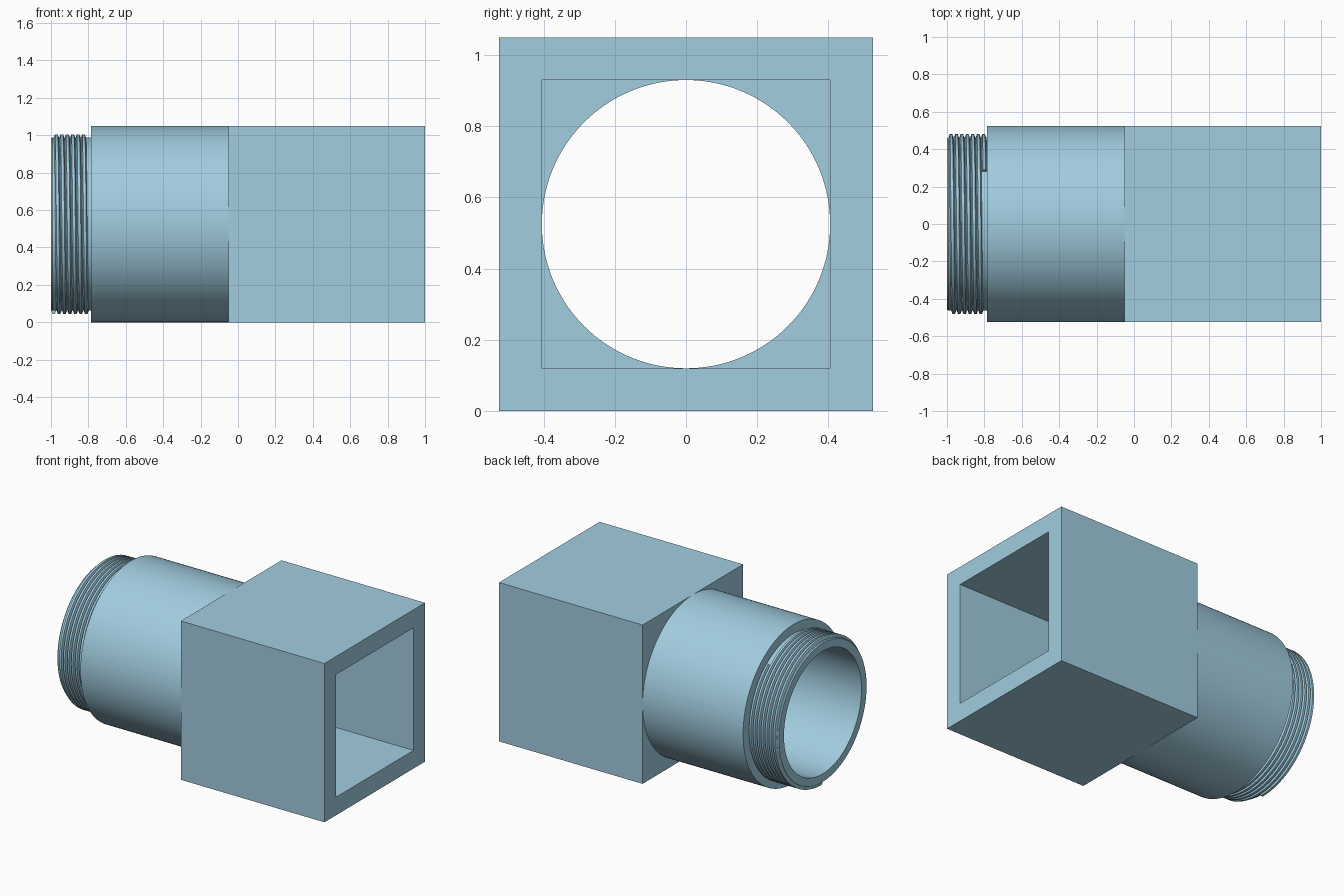
import bpy, bmesh, math

if "Cube" in bpy.data.objects:
    bpy.data.objects.remove(bpy.data.objects["Cube"])

N = 128          # points per ring (multiple of 8 so square corners are exact)
CZ = 0.525       # height of the tube axis

mat = bpy.data.materials.new("light blue")
mat.diffuse_color = (0.36, 0.61, 0.74, 1)
mat.use_nodes = True
mat.node_tree.nodes["Principled BSDF"].inputs["Base Color"].default_value = mat.diffuse_color


def finish(bm, name, angle=30):
    bmesh.ops.remove_doubles(bm, verts=bm.verts, dist=1e-5)
    bmesh.ops.recalc_face_normals(bm, faces=bm.faces)
    me = bpy.data.meshes.new(name)
    bm.to_mesh(me)
    bm.free()
    me.materials.append(mat)
    ob = bpy.data.objects.new(name, me)
    bpy.context.collection.objects.link(ob)
    bpy.ops.object.select_all(action='DESELECT')
    ob.select_set(True)
    bpy.context.view_layer.objects.active = ob
    bpy.ops.object.shade_smooth_by_angle(angle=math.radians(angle))
    return ob


def ring(bm, x, r, square):
    verts = []
    for i in range(N):
        a = 2 * math.pi * i / N
        c, s = math.cos(a), math.sin(a)
        k = r / max(abs(c), abs(s)) if square else r
        verts.append(bm.verts.new((x, k * c, CZ + k * s)))
    return verts


def bridge(bm, a, b):
    n = len(a)
    for i in range(n):
        j = (i + 1) % n
        bm.faces.new((a[i], a[j], b[j], b[i]))


# Adapter body: round bore -> square socket -> square block -> round tube -> thread core
profile = [
    (-1.0, 0.405, False), (0.07, 0.405, False),
    (0.07, 0.405, True), (1.0, 0.405, True),
    (1.0, 0.525, True), (-0.05, 0.525, True),
    (-0.05, 0.525, False), (-0.785, 0.525, False),
    (-0.785, 0.463, False), (-0.993, 0.463, False), (-1.0, 0.458, False),
]
bm = bmesh.new()
rings = [ring(bm, *p) for p in profile]
for i in range(len(rings)):
    bridge(bm, rings[i], rings[(i + 1) % len(rings)])
finish(bm, "adapter_body")

# Helical screw thread around the tube end
pitch, turns, steps = 0.029, 6.4, 96
section = [(-0.0143, 0.46), (-0.007, 0.48), (0.007, 0.48), (0.0143, 0.46)]
bm = bmesh.new()
total = int(turns * steps)
loops = []
for k in range(total + 1):
    a = 2 * math.pi * k / steps - math.pi / 2
    x0 = -0.9855 + pitch * k / steps
    loops.append([bm.verts.new((x0 + dx, r * math.cos(a), CZ + r * math.sin(a)))
                  for dx, r in section])
for a, b in zip(loops, loops[1:]):
    bridge(bm, a, b)
bm.faces.new(loops[0])
bm.faces.new(loops[-1])
finish(bm, "screw_thread")
